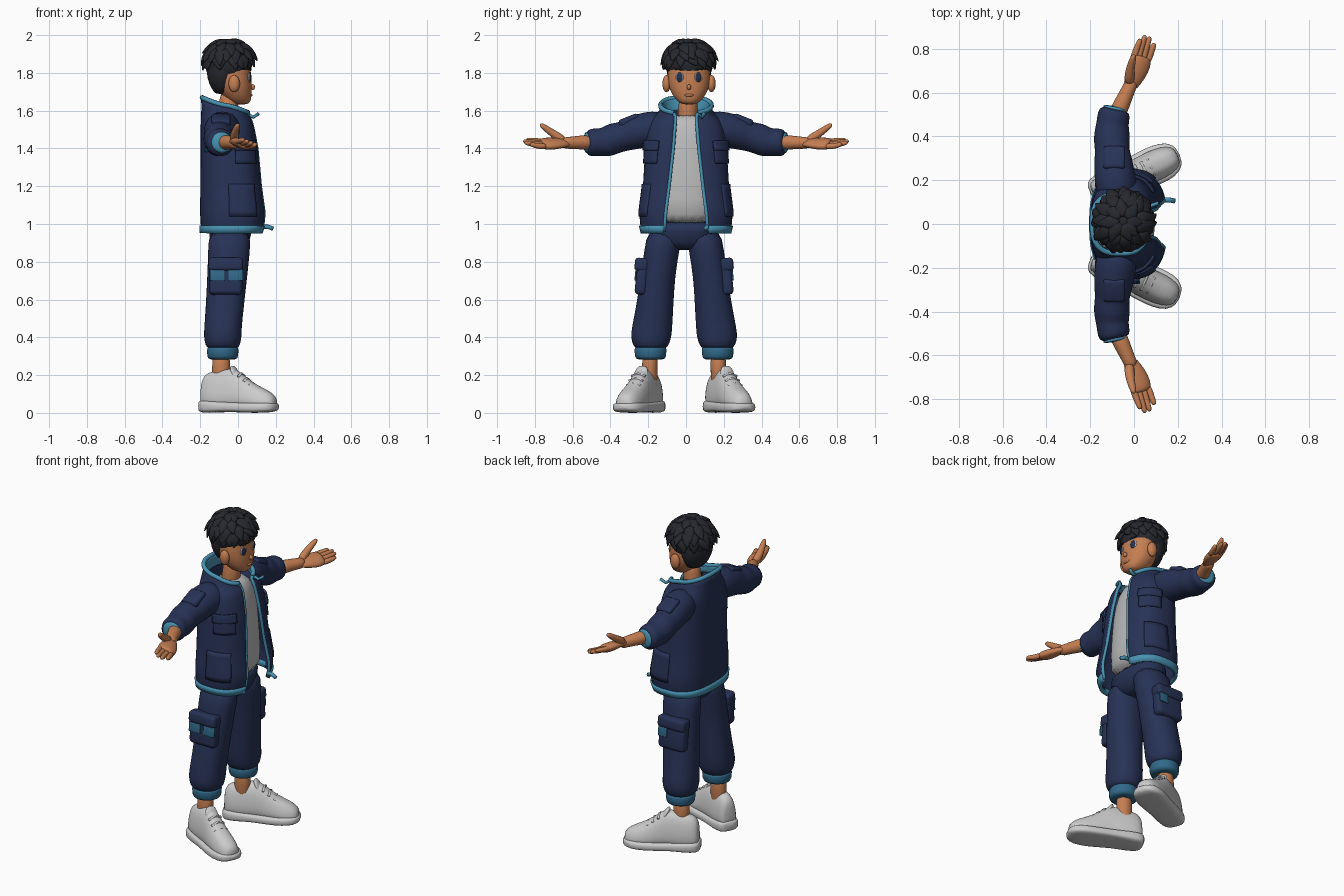
import bpy, bmesh, math, random
from mathutils import Vector as V

random.seed(4)
cube = bpy.data.objects.get("Cube")
if cube:
    bpy.data.objects.remove(cube)


def material(name, r, g, b):
    m = bpy.data.materials.new(name)
    m.use_nodes = True
    m.diffuse_color = (r, g, b, 1)
    shader = next(n for n in m.node_tree.nodes if n.type == 'BSDF_PRINCIPLED')
    shader.inputs["Base Color"].default_value = (r, g, b, 1)
    return m


NAVY = material("navy cloth", .02, .032, .092)
TEAL = material("bright teal trim", .065, .29, .45)
DEEP = material("deep teal cloth", .03, .14, .25)
SKIN = material("skin", .56, .21, .085)
HAIR = material("black hair", .02, .021, .027)
SHIRT = material("grey shirt", .5, .5, .5)
SHOE = material("pale grey shoe", .6, .6, .6)
IRIS = material("dark blue eye", .02, .03, .07)
X, Y, Z = V((1, 0, 0)), V((0, 1, 0)), V((0, 0, 1))


def add(name, bm, mat, subdiv=0, solid=0, bevel=0):
    bmesh.ops.recalc_face_normals(bm, faces=bm.faces)
    for f in bm.faces:
        f.smooth = True
    me = bpy.data.meshes.new(name)
    bm.to_mesh(me)
    bm.free()
    ob = bpy.data.objects.new(name, me)
    bpy.context.collection.objects.link(ob)
    me.materials.append(mat)
    if solid:
        mod = ob.modifiers.new("thickness", 'SOLIDIFY')
        mod.thickness, mod.offset = solid, 0
    if bevel:
        mod = ob.modifiers.new("rounding", 'BEVEL')
        mod.width, mod.segments = bevel, 3
    if subdiv:
        ob.modifiers.new("smoothing", 'SUBSURF').levels = subdiv
        ob.modifiers["smoothing"].render_levels = subdiv
    return ob


def loft(name, rings, mat, closed=True, subdiv=1, solid=0):
    bm = bmesh.new()
    rows = [[bm.verts.new(p) for p in r] for r in rings]
    n = len(rows[0])
    for a, b in zip(rows, rows[1:]):
        for i in range(n if closed else n - 1):
            j = (i + 1) % n
            bm.faces.new((a[i], a[j], b[j], b[i]))
    if closed:
        bm.faces.new(rows[0])
        bm.faces.new(rows[-1])
    return add(name, bm, mat, subdiv, solid)


def power(v, p):
    return math.copysign(abs(v) ** p, v)


def ring(c, a, b, ua=X, ub=Y, p=1, n=20):
    angles = [math.tau * i / n for i in range(n)]
    return [V(c) + ua * a * power(math.cos(t), p) + ub * b * power(math.sin(t), p) for t in angles]


def stack(name, sections, mat, p=1, subdiv=1):
    # horizontal sections: z, centre x, centre y, radius x, radius y
    return loft(name, [ring((x, y, z), a, b, p=p) for z, x, y, a, b in sections], mat, subdiv=subdiv)


def limb(name, pts, radii, mat, side=X, flat=1, n=12, subdiv=1):
    # tapered tube along a path, with radius across 'side' and flat * radius the other way
    pts = [V(p) for p in pts]
    rings = []
    for i, (p, r) in enumerate(zip(pts, radii)):
        t = (pts[min(i + 1, len(pts) - 1)] - pts[max(i - 1, 0)]).normalized()
        u = (side - t * side.dot(t)).normalized()
        rings.append(ring(p, r, r * flat, u, t.cross(u), n=n))
    return loft(name, rings, mat, subdiv=subdiv)


def tube(name, pts, r, mat):
    return limb(name, pts, [r] * len(pts), mat, side=V((.3, .5, .2)), n=8, subdiv=0)


def ball(name, c, size, mat):
    bm = bmesh.new()
    bmesh.ops.create_uvsphere(bm, u_segments=24, v_segments=14, radius=1)
    bmesh.ops.scale(bm, vec=size, verts=bm.verts)
    bmesh.ops.translate(bm, vec=c, verts=bm.verts)
    return add(name, bm, mat)


def box(name, c, size, mat, bevel=.015, rot=(0, 0, 0)):
    bm = bmesh.new()
    bmesh.ops.create_cube(bm, size=1)
    bmesh.ops.scale(bm, vec=size, verts=bm.verts)
    ob = add(name, bm, mat, bevel=bevel)
    ob.location, ob.rotation_euler = c, rot
    return ob


# Jacket shell: z, centre x, radius x, radius y, half opening, backward rise
JACKET = [(.96, -.03, .16, .228, .115, 0), (1.0, -.025, .166, .238, .112, 0), (1.06, -.025, .17, .24, .108, 0),
          (1.2, -.035, .158, .222, .09, 0), (1.4, -.045, .147, .21, .068, 0), (1.5, -.055, .137, .2, .06, 0),
          (1.56, -.06, .13, .175, .056, .01), (1.59, -.065, .122, .135, .055, .025), (1.625, -.065, .125, .135, .065, .04)]
POW = .75


def shell(z, u, off=0):
    # point on the jacket at height z, u runs from the left edge (0) round the back to the right edge (1)
    i = next((k for k in range(len(JACKET) - 2) if z <= JACKET[k + 1][0]), len(JACKET) - 2)
    lo, hi = JACKET[i], JACKET[i + 1]
    f = (z - lo[0]) / (hi[0] - lo[0])
    _, cx, rx, ry, gap, rise = [a + (b - a) * f for a, b in zip(lo, hi)]
    a0 = math.asin((gap / ry) ** (1 / POW))
    t = a0 + (math.tau - 2 * a0) * u
    c, s = math.cos(t), math.sin(t)
    return V((cx + (rx + off) * power(c, POW), (ry + off) * power(s, POW), z - rise * c))


def patch(name, z0, z1, u0, u1, mat, off, thick, rows=6, cols=40):
    grid = [[shell(z0 + (z1 - z0) * r / rows, u0 + (u1 - u0) * c / cols, off) for c in range(cols + 1)]
            for r in range(rows + 1)]
    return loft(name, grid, mat, closed=False, subdiv=0, solid=thick)


patch("jacket_body", .96, 1.625, 0, 1, NAVY, 0, .012, rows=24, cols=56)
patch("jacket_hem_band", .952, .992, 0, 1, TEAL, .004, .02, rows=2, cols=56)
tube("collar_rim", [shell(1.628, i / 40) for i in range(41)], .013, TEAL)
patch("collar_lining", 1.58, 1.625, 0, 1, TEAL, -.01, .006, cols=48)
for side, u in (("left", 0), ("right", 1)):
    tube(side + "_zip_trim", [shell(.96 + .665 * i / 24, u) for i in range(25)], .0095, TEAL)
    s = 1 - 2 * u
    for part, z0, z1, a, b, off in (("chest_pocket", 1.32, 1.43, .07, .21, .008), ("chest_flap", 1.39, 1.44, .065, .215, .015),
                                    ("waist_pocket", 1.04, 1.21, .1, .23, .007)):
        patch(side + "_" + part, z0, z1, u + s * a, u + s * b, NAVY, off, .012, cols=10)
patch("back_emblem_patch", 1.38, 1.47, .62, .69, DEEP, .008, .006, cols=8)
tube("left_zip_pull", [(.125, .11, .985), (.16, .11, .985), (.185, .105, .975)], .012, TEAL)
tube("collar_pull", [(.04, .07, 1.59), (.08, .085, 1.565), (.11, .095, 1.585)], .009, TEAL)

# Shirt and neck
stack("shirt", [(.99, -.03, 0, .125, .17), (1.1, -.03, 0, .13, .17), (1.4, -.045, 0, .125, .17),
                (1.52, -.055, 0, .112, .14), (1.585, -.05, .005, .075, .085)], SHIRT, p=.8)
limb("neck", [(-.06, .005, 1.5), (-.052, .01, 1.6), (-.045, .015, 1.72)], [.062, .052, .052], SKIN)

# Head
MID = .016
stack("head", [(1.632, .018, MID, .03, .03), (1.645, .01, MID, .058, .058), (1.68, -.006, MID, .078, .088),
               (1.73, -.022, MID, .098, .112), (1.79, -.033, MID, .103, .116), (1.86, -.035, MID, .1, .11),
               (1.92, -.04, MID, .075, .08), (1.94, -.04, MID, .03, .03)], SKIN, p=.93)
ball("nose", (.078, MID, 1.725), (.013, .011, .015), SKIN)
ball("mouth", (.068, MID, 1.682), (.009, .024, .008), SKIN)
for side, s in (("left", 1), ("right", -1)):
    ball(side + "_ear", (-.02, MID + s * .119, 1.743), (.03, .022, .045), SKIN)
    for part, size, x, mat in (("eye_white", (.006, .022, .026), .061, SHIRT), ("iris", (.006, .018, .025), .063, IRIS)):
        eye = ball(side + "_" + part, (0, 0, 0), size, mat)
        eye.location, eye.rotation_euler = (x, MID + s * .05, 1.777), (0, 0, s * .33)
    brow = box(side + "_brow", (.062, MID + s * .055, 1.819), (.008, .045, .009), HAIR, .003, (s * .1, 0, s * .35))

# Hair: cap, nape and layered locks
HC, HR = V((-.05, MID, 1.85)), V((.125, .127, .12))
ball("hair_cap", HC, HR, HAIR)
stack("hair_nape", [(1.685, -.085, MID, .035, .06), (1.72, -.085, MID, .058, .092), (1.77, -.085, MID, .08, .117),
                    (1.84, -.08, MID, .09, .125), (1.9, -.07, MID, .06, .09)], HAIR)


def lock(name, phi, th, length, width, lift, swirl):
    pts = []
    for k in range(5):
        t = k / 4
        a, b = th + length * t, phi + swirl * t
        d = V((math.sin(a) * math.cos(b), math.sin(a) * math.sin(b), math.cos(a)))
        pts.append(HC + d * HR * (.97 + lift * t ** 1.3))
    across = (pts[-1] - pts[0]).cross(pts[2] - HC).normalized()
    limb(name, pts, [width * w for w in (.6, 1, .9, .55, .06)], HAIR, across, .5, 8)


for tier, th, length, count, width, lift in (("crown", .12, .75, 8, .037, .22), ("upper", .5, .8, 12, .038, .26),
                                             ("middle", .85, .75, 16, .037, .27), ("lower", 1.15, .72, 17, .034, .2)):
    for i in range(count):
        phi = math.tau * (i + random.uniform(-.25, .25)) / count
        front = max(0, math.cos(phi))
        lock(f"{tier}_lock_{i}", phi, th, length * random.uniform(.85, 1.1) * (1 - .15 * front), width,
             lift * random.uniform(.7, 1.1), random.uniform(-.1, .4))

# Sleeves, arms and hands
WIDE, PALM = V((.9, 0, -.35)), V((.35, 0, .9))
for side, s in (("left", 1), ("right", -1)):
    def path(*pts):
        return [(x, s * y, z) for x, y, z in pts]

    limb(side + "_sleeve", path((-.075, .1, 1.51), (-.08, .17, 1.505), (-.09, .23, 1.495), (-.095, .29, 1.48),
                                (-.1, .34, 1.46), (-.102, .38, 1.455), (-.1, .43, 1.43), (-.098, .46, 1.435),
                                (-.092, .5, 1.43), (-.085, .53, 1.432)),
         [.08, .096, .093, .089, .077, .084, .08, .073, .076, .064], NAVY, n=20)
    limb(side + "_cuff_trim", path((-.088, .515, 1.432), (-.083, .539, 1.432)), [.064, .058], TEAL, n=20)
    box(side + "_sleeve_pocket", (-.09, s * .3, 1.545), (.1, .11, .05), NAVY, .015, (-s * .38, 0, 0))
    limb(side + "_forearm", path((-.085, .48, 1.432), (-.055, .55, 1.432), (-.027, .61, 1.43), (-.005, .66, 1.428)),
         [.043, .04, .032, .034], SKIN, WIDE)
    limb(side + "_palm", path((-.025, .615, 1.43), (-.005, .655, 1.43), (.018, .71, 1.425), (.032, .755, 1.425),
                              (.036, .768, 1.425)), [.032, .044, .058, .055, .04], SKIN, WIDE, .5)
    for i, (name, reach) in enumerate((("index", .845), ("middle", .862), ("ring", .855), ("little", .825))):
        k = i - 1.5
        root = V((.026, s * .735, 1.425)) + WIDE * k * .026
        tip = V((.062, s * reach, 1.435)) + WIDE * k * .024
        bend = (root + tip) / 2 - PALM * .006
        limb(f"{side}_{name}_finger", [root, bend, tip.lerp(bend, .15), tip], [.017, .016, .013, .006], SKIN, WIDE)
    limb(side + "_thumb", path((-.02, .64, 1.435), (-.022, .68, 1.463), (-.012, .73, 1.497), (-.003, .76, 1.52),
                               (0, .773, 1.529)), [.024, .024, .018, .015, .007], SKIN)

# Trousers
OFF = -.01
stack("trouser_hips", [(.86, -.045, OFF, .07, .07), (.9, -.045, OFF, .105, .15), (.96, -.04, OFF, .115, .195),
                       (1.02, -.035, 0, .118, .19)], NAVY, p=.85)
for side, s in (("left", 1), ("right", -1)):
    def column(name, mat, rows, p=1):
        return stack(f"{side}_{name}", [(z, x, OFF + s * y, a, b) for z, x, y, a, b in rows], mat, p)

    column("trouser_leg", NAVY, [(.98, -.043, .1, .115, .095), (.86, -.047, .118, .112, .094), (.72, -.057, .139, .107, .091),
                                 (.56, -.07, .156, .102, .1), (.45, -.08, .17, .1, .108), (.4, -.081, .175, .101, .109),
                                 (.36, -.081, .176, .093, .096), (.335, -.081, .176, .08, .08)], .93)
    column("ankle_band", DEEP, [(.352, -.081, .178, .08, .083), (.34, -.081, .178, .085, .087), (.295, -.081, .178, .083, .083),
                                (.28, -.081, .178, .075, .075)])
    column("ankle", SKIN, [(.32, -.088, .18, .05, .044), (.24, -.09, .182, .047, .04), (.12, -.09, .182, .05, .045)])
    # cargo pockets with coloured patches
    y = OFF + s * .222
    tilt = (s * .1, 0, 0)
    box(side + "_cargo_pocket", (-.065, y, .72), (.175, .065, .19), NAVY, .022, tilt)
    box(side + "_cargo_flap", (-.065, y + s * .002, .785), (.182, .075, .07), NAVY, .018, tilt)
    for i, x in enumerate((-.012, -.11)[:1 if s > 0 else 2]):
        w = .06 if s > 0 else .078
        box(f"{side}_pocket_patch_{i}", (x, y + s * .034, .73), (w, .009, .06), DEEP, .004, tilt)

    # Shoes, turned outwards
    turn = s * .42
    along = V((math.cos(turn), math.sin(turn), 0))
    cross = V((-along.y, along.x, 0))
    base = V((-.178, OFF + s * .155, 0))

    def shoe(name, rows, p, narrow):
        rings = []
        for t, w, low, top in rows:
            c = base + along * t + Z * (low + top) / 2
            half = (top - low) / 2
            pts = ring((0, 0, 0), w, half, Y, Z, p)
            rings.append([c + cross * q.y * (1 - narrow * (q.z / half + 1) / 2) + Z * q.z for q in pts])
        loft(f"{side}_{name}", rings, SHOE)

    shoe("shoe_upper", [(-.012, .04, .04, .15), (0, .062, .03, .205), (.05, .075, .02, .222), (.12, .077, .02, .23),
                        (.17, .077, .02, .238), (.21, .079, .02, .215), (.27, .084, .02, .165), (.33, .084, .02, .135),
                        (.385, .07, .02, .11), (.415, .04, .03, .08)], .75, .4)
    shoe("shoe_sole", [(-.022, .035, .012, .06), (-.008, .066, 0, .07), (.06, .078, 0, .066), (.15, .078, .006, .06),
                       (.25, .088, 0, .056), (.33, .09, 0, .056), (.39, .076, .004, .056), (.424, .035, .016, .05)], .55, 0)
    limb(side + "_shoe_tongue", [base + along * .2 + Z * .17, base + along * .175 + Z * .22, base + along * .158 + Z * .25],
         [.045, .04, .026], SHOE, cross, .4)
    for k in range(3):
        c = base + along * (.215 + k * .032) + Z * (.208 - k * .025)
        tube(f"{side}_shoe_lace_{k}", [c + cross * w - Z * abs(w) * .35 for w in (-.04, 0, .04)], .007, SHOE)
